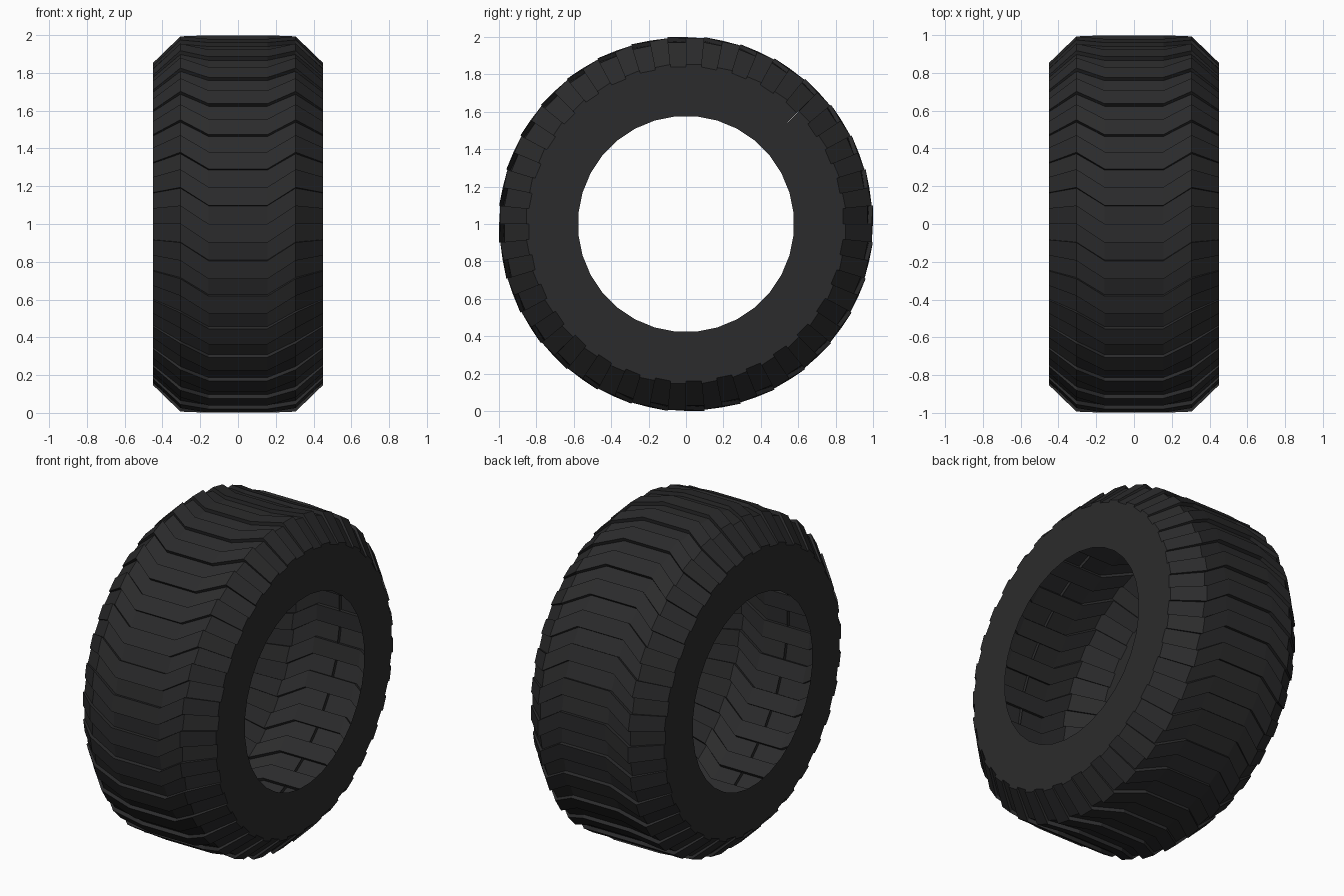
import bpy, bmesh, math

if "Cube" in bpy.data.objects:
    bpy.data.objects.remove(bpy.data.objects["Cube"])

N = 64                       # half-divisions around the tyre (32-sided hull)
STEP = 2 * math.pi / N
# stations across half the width: x, raised radius, groove radius, chevron shift
STATIONS = [
    (0.0,   1.004, 0.982, 0),
    (0.155, 1.004, 0.982, 0),
    (0.305, 0.998, 0.976, 1),
    (0.45,  0.857, 0.843, 1),
]
HOLE_R = 0.578

rubber = bpy.data.materials.new("dark_rubber")
rubber.diffuse_color = (0.024, 0.024, 0.025, 1)
rubber.use_nodes = True
rubber.node_tree.nodes["Principled BSDF"].inputs["Base Color"].default_value = rubber.diffuse_color


def point(x, r, i):
    """Point on a 32-sided ring; even indices are the midpoints of flats."""
    if i % 2 == 0:
        r *= math.cos(STEP)
    a = i * STEP
    return (x, -r * math.cos(a), 1 + r * math.sin(a))


def make_object(name, quads):
    bm = bmesh.new()
    for q in quads:
        bm.faces.new([bm.verts.new(p) for p in q])
    bmesh.ops.remove_doubles(bm, verts=bm.verts[:], dist=1e-5)
    me = bpy.data.meshes.new(name)
    bm.to_mesh(me)
    bm.free()
    me.materials.append(rubber)
    ob = bpy.data.objects.new(name, me)
    bpy.context.collection.objects.link(ob)
    return ob


def oriented(quad, side):
    return quad if side > 0 else quad[::-1]


tread, walls = [], []
for side in (1, -1):
    for i in range(N):
        level = 1 if i % 2 else 2          # odd strips are raised blocks
        # tread and shoulder strips with chevron shift
        for a, b in zip(STATIONS, STATIONS[1:]):
            xa, xb = side * a[0], side * b[0]
            ia, ib = i + a[3], i + b[3]
            tread.append(oriented([
                point(xa, a[level], ia), point(xa, a[level], ia + 1),
                point(xb, b[level], ib + 1), point(xb, b[level], ib)][::-1], side))
            # radial step between neighbouring strips
            step = [point(xa, a[1], ia), point(xb, b[1], ib),
                    point(xb, b[2], ib), point(xa, a[2], ia)]
            tread.append(oriented(step if i % 2 else step[::-1], side))
        # flat sidewall out to the stepped edge
        e = STATIONS[-1]
        x, j = side * e[0], i + e[3]
        walls.append(oriented([
            point(x, HOLE_R, j), point(x, HOLE_R, j + 1),
            point(x, e[level], j + 1), point(x, e[level], j)], side))

# inner ribs under the raised blocks on the centre line
for i in range(1, N, 2):
    c = STATIONS[0]
    tread.append([point(0, c[1], i), point(0, c[1], i + 1),
                  point(0, c[2], i + 1), point(0, c[2], i)])

make_object("tyre_tread", tread)
make_object("tyre_sidewalls", walls)
